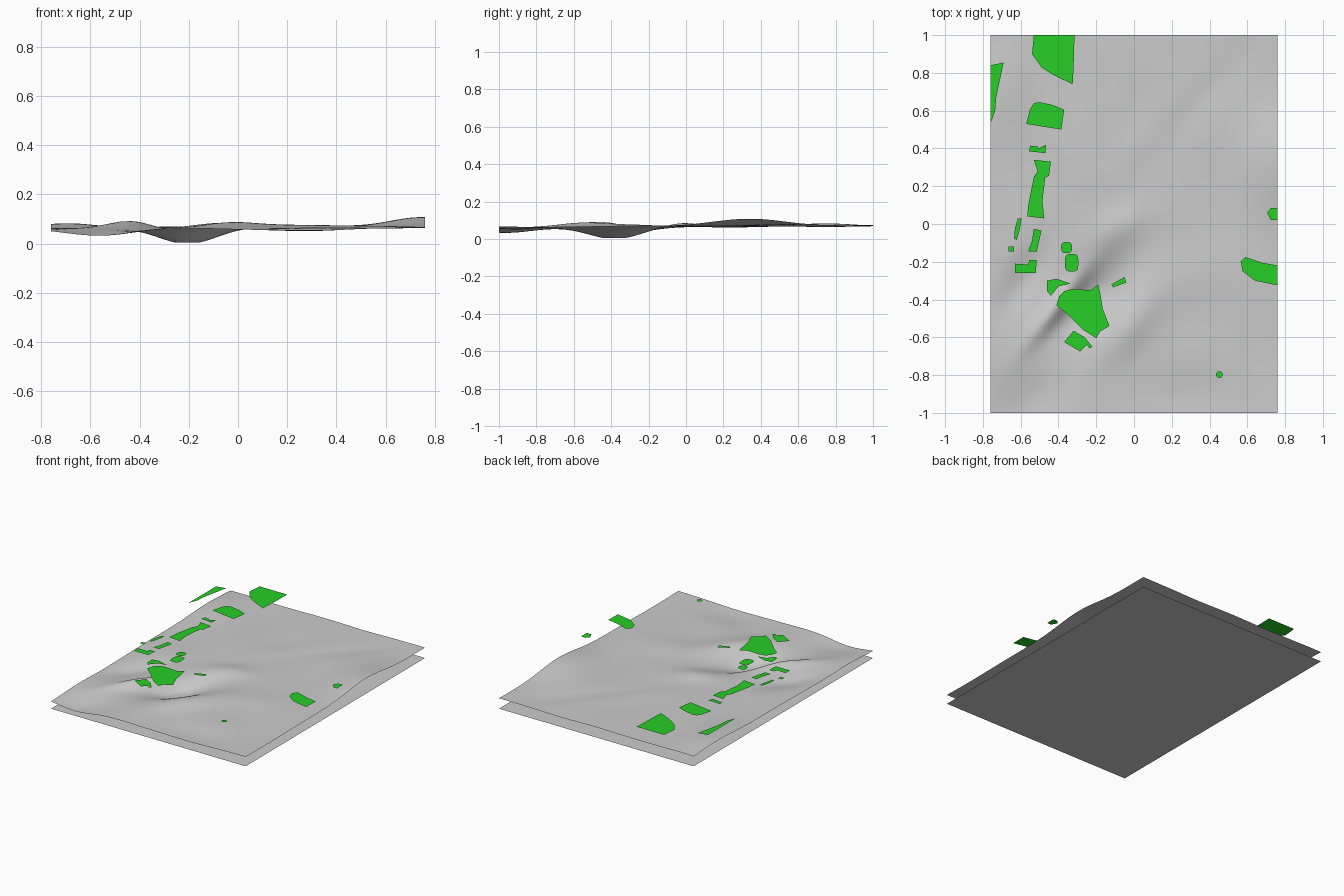
import bpy, bmesh
from math import sin, cos, exp, pi, radians

W, L, PATCH_Z = 0.76, 1.0, 0.16

# broad hills, hollows and ridges: x, y, height, radius along, radius across, turn in degrees
HILLS = [
    (-0.20, -0.38, -0.066, 0.22, 0.12, 52),
    (-0.42, -0.45, 0.040, 0.22, 0.05, 52),
    (-0.58, -0.30, -0.028, 0.22, 0.09, 60),
    (-0.08, -0.02, 0.022, 0.16, 0.10, 30),
    (-0.03, -0.55, 0.022, 0.24, 0.10, 52),
    (0.74, 0.35, 0.036, 0.28, 0.18, 90),
    (-0.55, -0.95, -0.026, 0.22, 0.16, 50),
    (-0.70, 0.75, 0.014, 0.25, 0.15, 90),
    (0.32, 0.62, -0.010, 0.40, 0.09, 48),
    (0.10, 0.45, 0.010, 0.30, 0.12, 48),
    (0.30, -0.90, -0.014, 0.20, 0.14, 0),
    (0.25, -0.30, 0.012, 0.25, 0.15, 20),
]


def height(x, y):
    z = 0.066 + 0.004 * x + 0.004 * y + 0.003 * sin(9 * x + 2 * y) * cos(7 * y - 2 * x)
    for hx, hy, h, ra, rb, deg in HILLS:
        c, s = cos(radians(deg)), sin(radians(deg))
        a, b = (x - hx) * c + (y - hy) * s, (y - hy) * c - (x - hx) * s
        z += h * exp(-(a / ra) ** 2 - (b / rb) ** 2)
    return max(z, 0.004)


def sheet(name, nx, ny, zfunc):
    bm = bmesh.new()
    rows = []
    for j in range(ny + 1):
        y = -L + 2 * L * j / ny
        row = []
        for i in range(nx + 1):
            x = -W + 2 * W * i / nx
            row.append(bm.verts.new((x, y, zfunc(x, y))))
        rows.append(row)
    for j in range(ny):
        for i in range(nx):
            bm.faces.new((rows[j][i], rows[j][i + 1], rows[j + 1][i + 1], rows[j + 1][i])).smooth = True
    return finish(name, bm)


def finish(name, bm):
    me = bpy.data.meshes.new(name)
    bm.to_mesh(me)
    bm.free()
    ob = bpy.data.objects.new(name, me)
    bpy.context.collection.objects.link(ob)
    return ob


green = bpy.data.materials.new("green")
green.diffuse_color = (0.02, 0.62, 0.02, 1)


def patch(name, pts):
    bm = bmesh.new()
    f = bm.faces.new([bm.verts.new((x, y, PATCH_Z)) for x, y in pts])
    f.normal_update()
    if f.normal.z < 0:
        f.normal_flip()
    bmesh.ops.triangulate(bm, faces=[f])
    finish(name, bm).data.materials.append(green)


def oval(name, x, y, rx, ry, n=16, power=1.0):
    pts = []
    for k in range(n):
        c, s = cos(2 * pi * k / n), sin(2 * pi * k / n)
        pts.append((x + rx * abs(c) ** power * (1 if c > 0 else -1),
                    y + ry * abs(s) ** power * (1 if s > 0 else -1)))
    patch(name, pts)


# flat base sheet and rolling ground above it
sheet("base_sheet", 1, 1, lambda x, y: 0.0)
sheet("terrain", 76, 100, height)

# flat green plots floating over the ground, north to south
patch("north_field", [(-.53, 1), (-.54, .9), (-.49, .83), (-.43, .79), (-.325, .74), (-.32, .82), (-.315, 1)])
patch("west_strip", [(-.76, .84), (-.69, .855), (-.73, .67), (-.735, .6), (-.76, .53)])
patch("arched_plot", [(-.57, .53), (-.55, .61), (-.53, .64), (-.5, .645), (-.43, .63), (-.37, .605), (-.385, .5)])
patch("notched_plot", [(-.555, .385), (-.55, .415), (-.51, .41), (-.505, .4), (-.465, .42), (-.47, .375)])
patch("long_plot", [(-.53, .34), (-.44, .33), (-.45, .255), (-.47, .245), (-.485, .12), (-.475, .03),
                    (-.565, .04), (-.56, .1), (-.53, .25), (-.51, .28)])
patch("thin_plot", [(-.615, .03), (-.595, .03), (-.605, -.03), (-.62, -.085), (-.635, -.075), (-.63, -.02)])
patch("slanted_plot", [(-.53, -.025), (-.49, -.035), (-.515, -.145), (-.56, -.145), (-.54, -.09)])
patch("tiny_plot", [(-.665, -.145), (-.635, -.145), (-.635, -.12), (-.665, -.12)])
patch("stepped_plot", [(-.63, -.26), (-.63, -.21), (-.56, -.215), (-.555, -.19), (-.515, -.19), (-.52, -.26)])
oval("small_rounded_plot", -.357, -.125, .029, .03, power=.7)
oval("tall_rounded_plot", -.33, -.205, .036, .047, power=.6)
patch("curved_plot", [(-.46, -.355), (-.46, -.3), (-.41, -.29), (-.335, -.315), (-.4, -.33), (-.44, -.38)])
patch("hollow_plot", [(-.41, -.43), (-.395, -.38), (-.37, -.355), (-.33, -.345), (-.23, -.35), (-.19, -.32),
                      (-.18, -.36), (-.165, -.45), (-.13, -.54), (-.18, -.57), (-.2, -.605), (-.27, -.56),
                      (-.35, -.48)])
patch("south_plot", [(-.37, -.625), (-.32, -.565), (-.26, -.6), (-.22, -.65), (-.235, -.66), (-.25, -.64),
                     (-.285, -.675)])
patch("east_bar", [(-.12, -.32), (-.05, -.28), (-.04, -.31), (-.11, -.335)])
patch("edge_plot", [(.76, .085), (.725, .085), (.705, .06), (.725, .02), (.76, .02)])
patch("edge_field", [(.76, -.22), (.68, -.205), (.59, -.175), (.565, -.2), (.575, -.25), (.64, -.3), (.76, -.325)])
oval("round_spot", .452, -.797, .018, .018)
